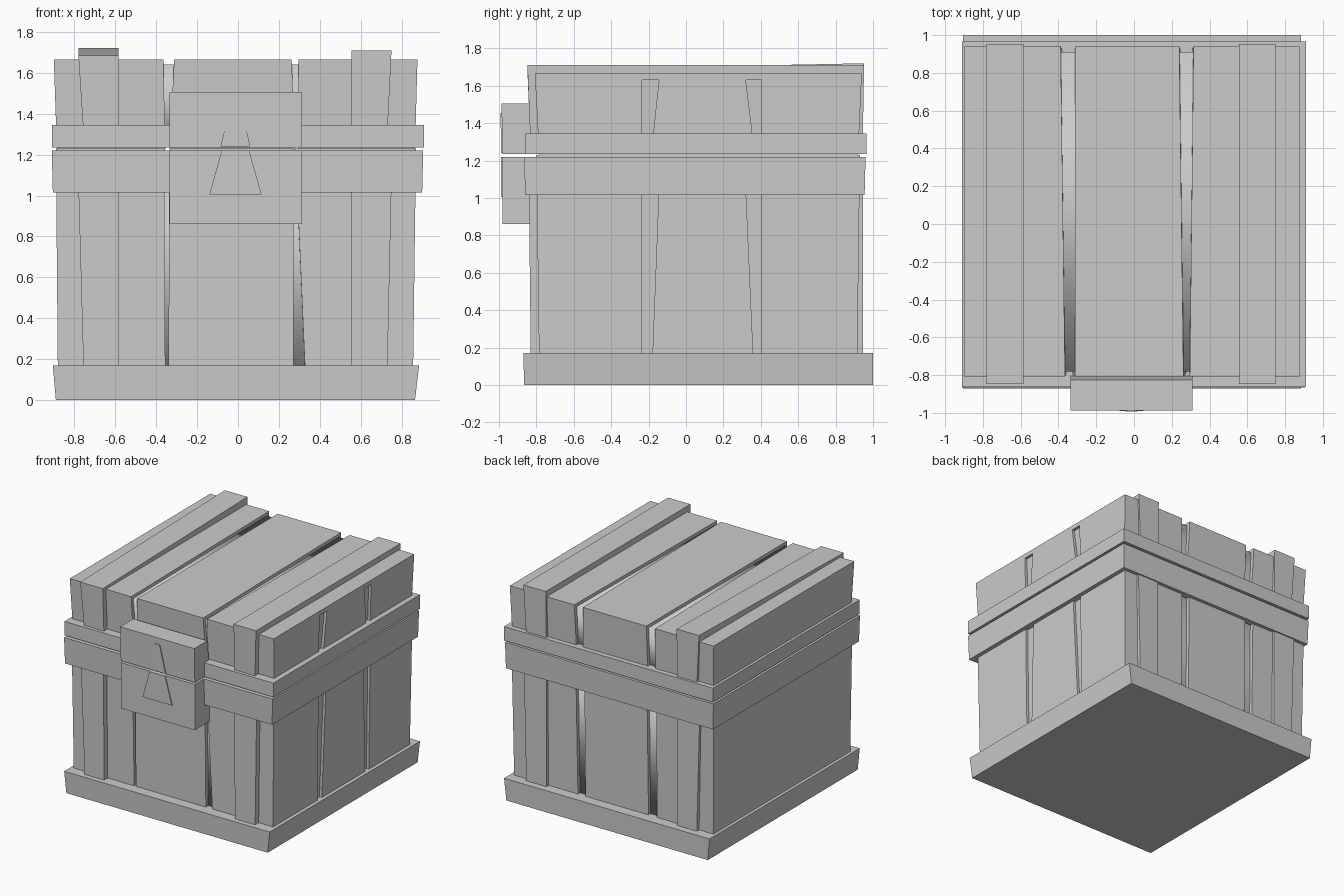
import bpy

cube = bpy.data.objects.get("Cube")
if cube:
    bpy.data.objects.remove(cube, do_unlink=True)

grey = bpy.data.materials.new("plain grey")
grey.use_nodes = True
colour = (0.6, 0.6, 0.6, 1)
grey.diffuse_color = colour
grey.node_tree.nodes["Principled BSDF"].inputs["Base Color"].default_value = colour


def mesh_object(name, verts, faces):
    mesh = bpy.data.meshes.new(name)
    mesh.from_pydata(verts, [], faces)
    mesh.materials.append(grey)
    obj = bpy.data.objects.new(name, mesh)
    bpy.context.collection.objects.link(obj)
    return obj


def rect(x0, x1, y0, y1):
    return [(x0, y0), (x1, y0), (x1, y1), (x0, y1)]


def plank(front, back, y0, y1):
    """Outline whose x range differs at the front and the back."""
    return [(front[0], y0), (front[1], y0), (back[1], y1), (back[0], y1)]


def block(name, z0, bottom, z1, top, z_back=None):
    """Six-sided block between two outlines; the top may rise to the back."""
    zb = z1 if z_back is None else z_back
    verts = [(x, y, z0) for x, y in bottom]
    verts += [(x, y, z) for (x, y), z in zip(top, (z1, z1, zb, zb))]
    faces = [(3, 2, 1, 0), (4, 5, 6, 7)]
    faces += [(i, (i + 1) % 4, (i + 1) % 4 + 4, i + 4) for i in range(4)]
    return mesh_object(name, verts, faces)


def groove_floor(name, x0, x1, profile):
    """Smooth ribbon running round a y-z profile."""
    n = len(profile)
    verts = [(x, y, z) for x in (x0, x1) for y, z in profile]
    faces = [(i, i + n, (i + 1) % n + n, (i + 1) % n) for i in range(n)]
    obj = mesh_object(name, verts, faces)
    obj.data.shade_smooth()
    return obj


def cut(target, cutter):
    mod = target.modifiers.new("groove", "BOOLEAN")
    mod.operation = "DIFFERENCE"
    mod.solver = "EXACT"
    mod.object = cutter
    bpy.context.view_layer.objects.active = target
    bpy.ops.object.modifier_apply(modifier=mod.name)
    bpy.data.objects.remove(cutter, do_unlink=True)


# Base and the two rims
block("base", 0, rect(-0.89, 0.865, -0.865, 1.0), 0.17, rect(-0.905, 0.885, -0.87, 1.0))
block("lower_rim", 1.015, rect(-0.905, 0.9, -0.86, 0.955), 1.22, rect(-0.91, 0.905, -0.865, 0.96))
block("upper_rim", 1.235, rect(-0.91, 0.91, -0.86, 0.965), 1.345, rect(-0.91, 0.91, -0.86, 0.965))

# Body planks, with open grooves between them
low, high = (-0.785, 0.915), (-0.8, 0.93)
block("body_plank_right", 0.1, plank((-0.88, -0.355), (-0.88, -0.39), *low),
      1.23, plank((-0.89, -0.36), (-0.89, -0.39), *high))
block("body_plank_middle", 0.1, plank((-0.34, 0.27), (-0.315, 0.235), *low),
      1.23, plank((-0.335, 0.27), (-0.31, 0.235), *high))
body_left = block("body_plank_left", 0.1, plank((0.33, 0.855), (0.3, 0.855), *low),
                  1.23, plank((0.28, 0.87), (0.31, 0.87), *high))

# Lid planks
low, high = (-0.785, 0.92), (-0.808, 0.94)
block("lid_plank_right", 1.225, plank((-0.885, -0.355), (-0.885, -0.38), *low),
      1.665, plank((-0.9, -0.365), (-0.9, -0.388), *high))
block("lid_plank_middle", 1.225, plank((-0.335, 0.28), (-0.315, 0.25), *low),
      1.665, plank((-0.312, 0.262), (-0.312, 0.24), *high))
lid_left = block("lid_plank_left", 1.225, plank((0.295, 0.865), (0.305, 0.865), *low),
                 1.665, plank((0.295, 0.877), (0.315, 0.877), *high))

# Groove floors, slightly sunk
for side, x0, x1 in (("right", -0.42, -0.28), ("left", 0.21, 0.36)):
    groove_floor("body_groove_" + side, x0, x1,
                 [(-0.755, 0.12), (0.89, 0.12), (0.9, 1.21), (-0.77, 1.21)])
    groove_floor("lid_groove_" + side, x0, x1,
                 [(-0.755, 1.24), (0.895, 1.24), (0.91, 1.64), (-0.78, 1.64)])

# Slots in the left side
for (a0, a1), (b0, b1) in (((-0.235, -0.18), (-0.235, -0.145)),
                           ((0.36, 0.405), (0.32, 0.405))):
    cut(body_left, block("slot_cutter", 0.15, rect(0.835, 1, a0, a1), 1.05, rect(0.848, 1, b0, b1)))
    cut(lid_left, block("slot_cutter", 1.3, rect(0.845, 1, a0, a1), 1.63, rect(0.855, 1, b0, b1)))

# Straps, running over the lid and down the front and back
for side, bottom, top, z_front, z_back in (
        ("right", (-0.755, -0.585), (-0.78, -0.585), 1.685, 1.72),
        ("left", (0.555, 0.73), (0.555, 0.75), 1.71, 1.71)):
    block("body_strap_" + side, 0.15, rect(*bottom, -0.83, 0.945),
          1.05, rect(*top, -0.84, 0.945))
    block("lid_strap_" + side, 1.3, rect(*bottom, -0.832, 0.945),
          z_front, rect(*top, -0.848, 0.952), z_back)

# Latch in two halves, with a thin tapered plate on each
latch = (-0.335, 0.31)
block("latch_upper", 1.235, rect(*latch, -0.98, -0.79), 1.505, rect(*latch, -0.987, -0.825))
block("latch_lower", 0.86, rect(*latch, -0.98, -0.78), 1.22, rect(*latch, -0.98, -0.78))
block("keyhole_upper", 1.24, rect(-0.085, 0.06, -0.988, -0.979),
      1.455, rect(-0.035, 0.01, -0.992, -0.983))
block("keyhole_lower", 1.005, rect(-0.14, 0.115, -0.988, -0.979),
      1.22, rect(-0.08, 0.055, -0.988, -0.979))
